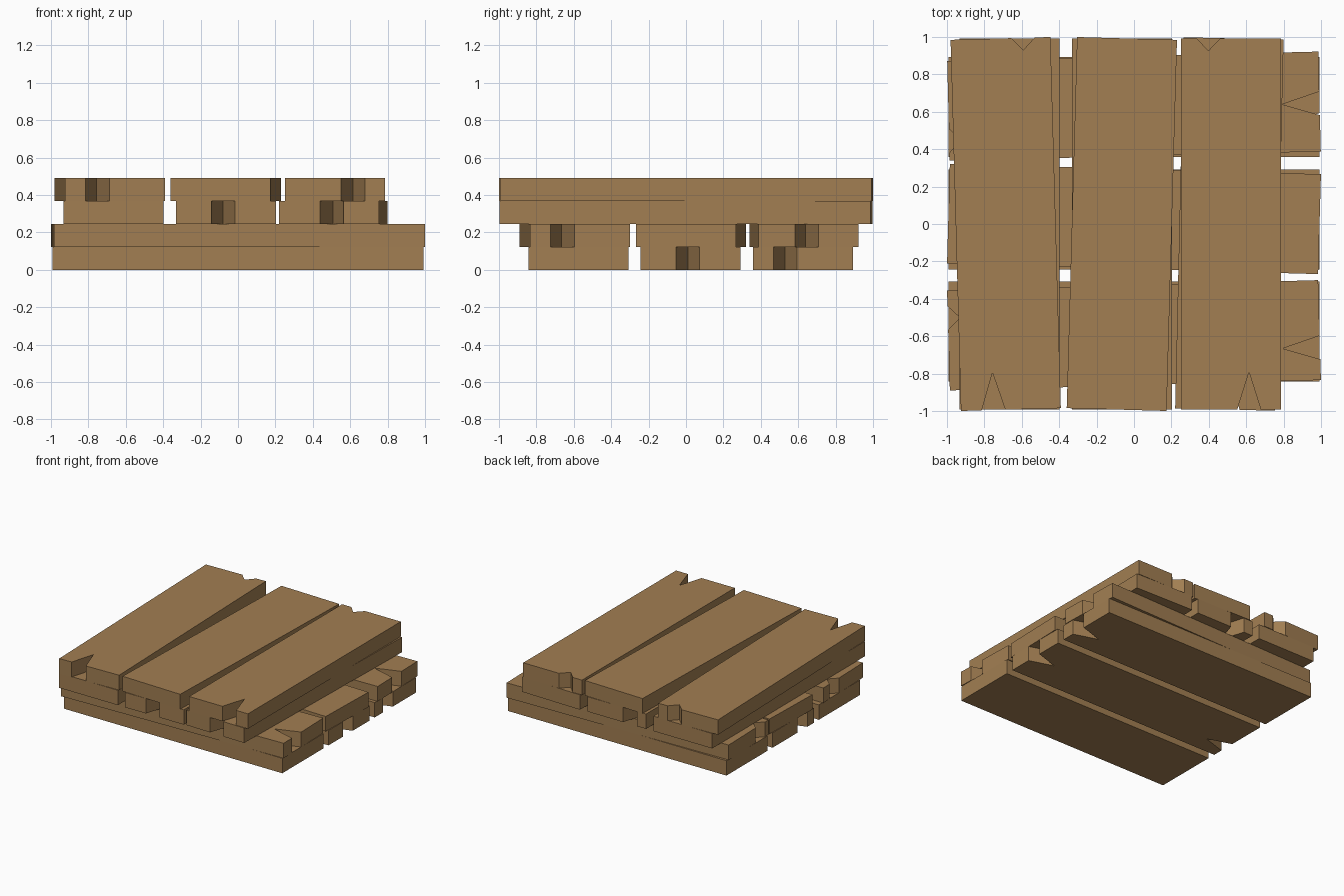
import bpy
import bmesh

if "Cube" in bpy.data.objects:
    bpy.data.objects.remove(bpy.data.objects["Cube"])

# Single bare-wood colour
wood = bpy.data.materials.new("brown wood")
wood.diffuse_color = (0.36, 0.21, 0.085, 1)
wood.use_nodes = True
wood.node_tree.nodes["Principled BSDF"].inputs["Base Color"].default_value = wood.diffuse_color

HALF_LEN = 0.992
HALF_WID = 0.267
NOTCH = 0.063      # half width of a split in a plank end
THICK = 0.1225
DEEP, SHALLOW = 0.2, 0.065


def plank(name, level, centre, skew, front=None, back=None, crosswise=False):
    """Board running along v; skew swings its ends sideways, front/back are
    sideways positions of V-shaped splits measured from the board's middle."""
    pts = [(-HALF_WID, -HALF_LEN)]
    if front is not None:
        pts += [(front - NOTCH, -HALF_LEN), (front, -HALF_LEN + DEEP),
                (front + NOTCH, -HALF_LEN)]
    pts += [(HALF_WID, -HALF_LEN), (HALF_WID, HALF_LEN)]
    if back is not None:
        pos, depth = back
        pts += [(pos + NOTCH, HALF_LEN), (pos, HALF_LEN - depth),
                (pos - NOTCH, HALF_LEN)]
    pts.append((-HALF_WID, HALF_LEN))

    bm = bmesh.new()
    verts = []
    for u, v in pts:
        a, b = centre + u + skew * v, v - skew * u
        x, y = (-b, a) if crosswise else (a, b)
        verts.append(bm.verts.new((x, y, level * THICK)))
    face = bm.faces.new(verts)
    ext = bmesh.ops.extrude_face_region(bm, geom=[face])
    top = [g for g in ext["geom"] if isinstance(g, bmesh.types.BMVert)]
    bmesh.ops.translate(bm, verts=top, vec=(0, 0, THICK))
    bmesh.ops.recalc_face_normals(bm, faces=bm.faces)
    mesh = bpy.data.meshes.new(name)
    bm.to_mesh(mesh)
    bm.free()
    mesh.materials.append(wood)
    obj = bpy.data.objects.new(name, mesh)
    bpy.context.collection.objects.link(obj)


# Four layers: the lower two run along x, the upper two along y
layers = [
    ("bottom_plank", True, [(-0.575, 0, None, None),
                            (0.025, 0, -0.015, (-0.12, DEEP)),
                            (0.625, 0, -0.095, None)]),
    ("lower_plank", True, [(-0.595, -0.028, -0.093, (0.12, SHALLOW)),
                           (0.027, 0.028, None, None),
                           (0.63, -0.025, -0.01, (-0.16, SHALLOW))]),
    ("upper_plank", False, [(-0.665, 0, None, None),
                            (-0.065, 0, -0.015, (-0.12, DEEP)),
                            (0.51, 0.023, 0.015, None)]),
    ("top_plank", False, [(-0.686, -0.028, -0.093, (0.12, SHALLOW)),
                          (-0.065, 0.028, None, None),
                          (0.518, 0, 0.097, (-0.12, SHALLOW))]),
]
for level, (name, crosswise, boards) in enumerate(layers):
    for i, (centre, skew, front, back) in enumerate(boards):
        plank(f"{name}_{i + 1}", level, centre, skew, front, back, crosswise)
